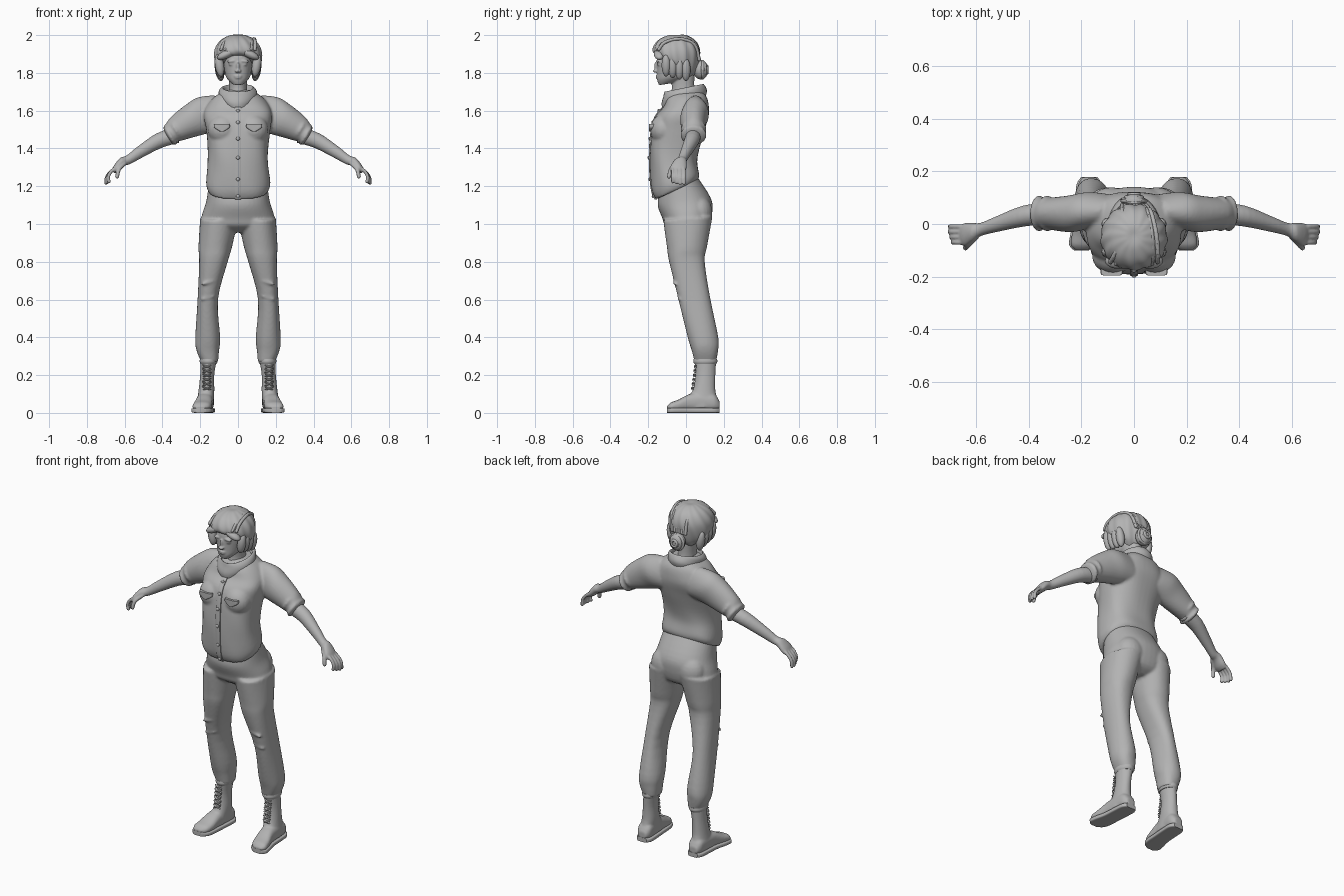
import bpy
import bmesh
import math
from mathutils import Vector, Matrix

cube = bpy.data.objects.get("Cube")
if cube:
    bpy.data.objects.remove(cube, do_unlink=True)

GREY = (0.45, 0.45, 0.45, 1)
clay = bpy.data.materials.new("plain grey")
clay.use_nodes = True
clay.diffuse_color = GREY
shader = clay.node_tree.nodes["Principled BSDF"]
shader.inputs["Base Color"].default_value = GREY
shader.inputs["Roughness"].default_value = 0.8


def spline(rows, steps):
    """Catmull-Rom resampling of a list of number rows."""
    rows = [Vector(row) for row in rows]
    padded = [rows[0]] + rows + [rows[-1]]
    out = []
    for before, start, end, after in zip(padded, padded[1:], padded[2:], padded[3:]):
        for step in range(steps):
            t = step / steps
            bend_in = (end - before) / 2
            bend_out = (after - start) / 2
            ease = t * t * (3 - 2 * t)
            out.append(start.lerp(end, ease) + bend_in * (t * (1 - t) ** 2)
                       - bend_out * (t * t * (1 - t)))
    return out + [rows[-1]]


def ring(z, width, front, back, x=0, rise=0):
    """Level section, with its back lifted by rise."""
    return Vector((x, front, z)), Vector((x, back, z + rise)), Vector((width, 0, 0))


def limb(x, z, y, wide, thick):
    """Section square to the hanging arm."""
    centre = Vector((x, y, z))
    up = Vector((thick / 2, 0, thick))
    return centre + up, centre - up, Vector((0, wide, 0))


def span(y, x, width, top, bottom):
    """Upright section across a foot."""
    return Vector((x, y, top)), Vector((x, y, bottom)), Vector((width, 0, 0))


def loft(bm, sections, sides=32, power=2, ripple=0, waves=4, swirl=2):
    """Skin through sections given as two opposite points and a half width."""
    steps = 4
    tracks = [spline(track, steps) for track in zip(*sections)]
    rings = []
    for k, (near, far, across) in enumerate(zip(*tracks)):
        loop = []
        for i in range(sides):
            angle = math.tau * i / sides
            grow = 1 + ripple * math.sin(waves * angle + swirl * k / steps)
            u, v = [math.copysign(abs(f) ** (2 / power), f) * grow
                    for f in (math.cos(angle), math.sin(angle))]
            loop.append(bm.verts.new((near + far) / 2 + across * u + (far - near) / 2 * v))
        rings.append(loop)
    for low, high in zip(rings, rings[1:]):
        for i in range(sides):
            bm.faces.new((low[i - 1], low[i], high[i], high[i - 1]))
    bm.faces.new(rings[0])
    bm.faces.new(rings[-1])


def ball(bm, place, size, turn=0, axis="Y"):
    spot = (Matrix.Translation(place) @ Matrix.Rotation(math.radians(turn), 4, axis)
            @ Matrix.Diagonal((*size, 1)))
    bmesh.ops.create_uvsphere(bm, u_segments=20, v_segments=12, radius=1, matrix=spot)


def tube(bm, points, radius):
    """Round-ended finger or strand along a path."""
    path = spline(points, 4)
    for start, end in zip(path, path[1:]):
        line = end - start
        turn = line.to_track_quat("Z", "Y").to_matrix().to_4x4()
        bmesh.ops.create_cone(bm, cap_ends=True, segments=10, radius1=radius, radius2=radius,
                              depth=line.length, matrix=Matrix.Translation((start + end) / 2) @ turn)
    for point in path:
        bmesh.ops.create_icosphere(bm, subdivisions=2, radius=radius,
                                   matrix=Matrix.Translation(point))


def mirror(bm):
    copy = bmesh.ops.duplicate(bm, geom=bm.verts[:] + bm.edges[:] + bm.faces[:])["geom"]
    for item in copy:
        if isinstance(item, bmesh.types.BMVert):
            item.co.x = -item.co.x


def finish(bm, name, voxel=0):
    """Make the object; a voxel size fuses its pieces into one soft skin."""
    bmesh.ops.recalc_face_normals(bm, faces=bm.faces[:])
    mesh = bpy.data.meshes.new(name)
    bm.to_mesh(mesh)
    bm.free()
    mesh.materials.append(clay)
    obj = bpy.data.objects.new(name, mesh)
    bpy.context.collection.objects.link(obj)
    bpy.ops.object.select_all(action="DESELECT")
    obj.select_set(True)
    bpy.context.view_layer.objects.active = obj
    bpy.ops.object.shade_smooth_by_angle(angle=math.radians(50))
    if voxel:
        fuse = obj.modifiers.new("fuse", "REMESH")
        fuse.mode = "VOXEL"
        fuse.voxel_size = voxel
        fuse.use_smooth_shade = True
        relax = obj.modifiers.new("relax", "SMOOTH")
        relax.factor = 0.5
        relax.iterations = 2


# Jacket: sleeves, rolled cuffs and bust on both sides, fused with the body
bm = bmesh.new()
loft(bm, [limb(x=.08, z=1.59, y=.05, wide=.06, thick=.09), limb(x=.17, z=1.58, y=.05, wide=.07, thick=.09),
          limb(x=.24, z=1.55, y=.04, wide=.07, thick=.08), limb(x=.33, z=1.5, y=.04, wide=.06, thick=.06),
          limb(x=.37, z=1.47, y=.04, wide=.06, thick=.04)], ripple=.02, waves=3)
for x, z in ((.33, 1.5), (.36, 1.47)):
    ball(bm, (x, .04, z), (.02, .07, .06), turn=30)
ball(bm, (.08, -.12, 1.5), (.08, .07, .08))
mirror(bm)
torso = [ring(z=1.13, width=.16, front=-.16, back=.06, rise=.1),
         ring(z=1.18, width=.17, front=-.18, back=.07, rise=.08),
         ring(z=1.3, width=.16, front=-.19, back=.06, rise=.03),
         ring(z=1.4, width=.16, front=-.19, back=.07),
         ring(z=1.5, width=.17, front=-.18, back=.1),
         ring(z=1.57, width=.18, front=-.16, back=.12),
         ring(z=1.62, width=.17, front=-.12, back=.12)]
shoulders = [ring(z=1.67, width=.13, front=-.1, back=.11), ring(z=1.71, width=.07, front=-.07, back=.08)]
loft(bm, torso + shoulders, sides=48, power=2.5, ripple=.01, waves=5)
finish(bm, "jacket", voxel=.008)

# Folded collar
bm = bmesh.new()
loft(bm, [ring(z=1.6, width=.08, front=-.12, back=.1, rise=.06),
          ring(z=1.64, width=.1, front=-.13, back=.11, rise=.06),
          ring(z=1.68, width=.1, front=-.12, back=.1, rise=.05),
          ring(z=1.7, width=.08, front=-.11, back=.09, rise=.04),
          ring(z=1.65, width=.07, front=-.1, back=.07, rise=.05)], ripple=.02, waves=3)
finish(bm, "collar")

# Button strip and buttons follow the jacket front
bm = bmesh.new()
edge = [near for near, far, across in torso]
lift = Vector((0, .006, 0))
loft(bm, [(p - lift, p + lift, Vector((.016, 0, 0))) for p in edge], sides=12, power=5)
for point in spline(edge, 2)[1::2]:
    ball(bm, point - lift, (.01, .006, .01))
finish(bm, "button_strip")

# Breast pocket flaps
bm = bmesh.new()
loft(bm, [ring(z=z, width=width, front=-.196, back=-.16, x=.085)
          for z, width in ((1.53, .04), (1.51, .04), (1.49, .01))], power=5)
mirror(bm)
finish(bm, "pocket_flaps")

# Forearms, hands, fingers and thumbs
bm = bmesh.new()
loft(bm, [limb(x=.33, z=1.47, y=.04, wide=.04, thick=.04), limb(x=.42, z=1.44, y=.03, wide=.04, thick=.036),
          limb(x=.52, z=1.38, y=0, wide=.03, thick=.028), limb(x=.58, z=1.34, y=-.02, wide=.025, thick=.022),
          limb(x=.61, z=1.33, y=-.03, wide=.034, thick=.022), limb(x=.64, z=1.3, y=-.04, wide=.044, thick=.02),
          limb(x=.66, z=1.28, y=-.04, wide=.036, thick=.012)], sides=24)
for finger in range(4):
    y = -.01 - .02 * finger
    reach = .01 * math.sin(1 + finger)
    tube(bm, [(.64, y, 1.3), (.67, y, 1.28), (.69 + reach / 2, y, 1.25),
              (.69 + reach, y, 1.22 - reach / 2)], radius=.0095)
tube(bm, [(.6, -.05, 1.32), (.63, -.08, 1.29), (.64, -.09, 1.25)], radius=.011)
mirror(bm)
finish(bm, "arms_and_hands", voxel=.005)

# Trousers: legs, seat and knee creases on both sides, fused with the hips
bm = bmesh.new()
loft(bm, [ring(z=1.02, width=.1, front=-.12, back=.14, x=.1, rise=.02),
          ring(z=.88, width=.088, front=-.1, back=.11, x=.12),
          ring(z=.8, width=.076, front=-.09, back=.1, x=.13),
          ring(z=.6, width=.054, front=-.04, back=.13, x=.16),
          ring(z=.4, width=.065, front=.01, back=.17, x=.16),
          ring(z=.33, width=.06, front=.03, back=.17, x=.16),
          ring(z=.27, width=.045, front=.045, back=.16, x=.15)], sides=36, power=2.2, ripple=.012)
ball(bm, (.085, .07, 1.06), (.085, .07, .09))
for z in (.61, .69):
    ball(bm, (.16, .15 - z * .3, z), (.04, .012, .008), turn=15)
mirror(bm)
loft(bm, [ring(z=1.17, width=.155, front=-.14, back=.06, rise=.08),
          ring(z=1.1, width=.168, front=-.15, back=.13, rise=.04),
          ring(z=1.03, width=.19, front=-.125, back=.14, rise=.04),
          ring(z=.99, width=.195, front=-.11, back=.12),
          ring(z=.955, width=.11, front=-.06, back=.07)], sides=40, power=2.2)
finish(bm, "trousers", voxel=.008)

# Boots: shaft and foot
foot = [span(y=.178, x=.17, width=.025, top=.06, bottom=.02),
        span(y=.15, x=.17, width=.042, top=.1, bottom=.01),
        span(y=.09, x=.173, width=.044, top=.11, bottom=.01),
        span(y=.02, x=.178, width=.044, top=.1, bottom=.01),
        span(y=-.04, x=.187, width=.049, top=.07, bottom=.01),
        span(y=-.08, x=.195, width=.045, top=.055, bottom=.01),
        span(y=-.1, x=.2, width=.022, top=.035, bottom=.02)]
bm = bmesh.new()
loft(bm, [ring(z=.28, width=.042, front=.045, back=.16, x=.155),
          ring(z=.2, width=.037, front=.05, back=.155, x=.163),
          ring(z=.12, width=.042, front=.035, back=.156, x=.167),
          ring(z=.07, width=.044, front=0, back=.168, x=.172),
          ring(z=.03, width=.044, front=-.02, back=.17, x=.173)], ripple=.01)
loft(bm, foot, power=2.5)
mirror(bm)
finish(bm, "boots", voxel=.006)

# Flat soles trace the foot
bm = bmesh.new()
loft(bm, [span(y=top.y, x=top.x, width=across.x + .006, top=.026, bottom=0)
          for top, bottom, across in foot], power=5)
mirror(bm)
finish(bm, "soles")

# Crossed laces and boot cuffs
bm = bmesh.new()
for row in range(6):
    for tilt in (-20, 20):
        ball(bm, (.165, .035 + .003 * row, .13 + .023 * row), (.026, .008, .005), turn=tilt)
loft(bm, [ring(z=z, width=width, front=.1 - width * 1.3, back=.1 + width * 1.4, x=.156)
          for z, width in ((.285, .046), (.27, .047), (.258, .042))])
mirror(bm)
finish(bm, "laces_and_cuffs")

# Head with neck, ears, brows, eyelids, nose and lips
bm = bmesh.new()
ball(bm, (.078, -.04, 1.83), (.014, .02, .03))
ball(bm, (.033, -.146, 1.862), (.026, .012, .008), turn=6)
ball(bm, (.034, -.143, 1.845), (.016, .01, .008))
mirror(bm)
loft(bm, [ring(z=1.735, width=.028, front=-.143, back=-.08, rise=.01),
          ring(z=1.76, width=.05, front=-.152, back=-.03),
          ring(z=1.79, width=.067, front=-.153, back=.02),
          ring(z=1.88, width=.08, front=-.154, back=.06),
          ring(z=1.94, width=.07, front=-.13, back=.05)], power=2.2)
loft(bm, [ring(z=1.62, width=.055, front=-.09, back=.06, rise=.04),
          ring(z=1.72, width=.047, front=-.075, back=.045),
          ring(z=1.79, width=.05, front=-.085, back=.045)])
ball(bm, (0, -.155, 1.83), (.009, .012, .03), turn=10, axis="X")
ball(bm, (0, -.16, 1.81), (.017, .015, .009))
for z, width in ((1.784, .022), (1.774, .018)):
    ball(bm, (0, -.151, z), (width, .01, .005))
finish(bm, "head", voxel=.005)

# Swept hair with side locks, fringe and strands running to the back
bm = bmesh.new()
loft(bm, [ring(z=1.89, width=.09, front=-.145, back=.02, rise=-.12),
          ring(z=1.9, width=.118, front=-.166, back=.05, rise=-.1),
          ring(z=1.92, width=.126, front=-.175, back=.07, rise=-.06),
          ring(z=1.95, width=.117, front=-.165, back=.074, rise=-.03),
          ring(z=1.98, width=.088, front=-.137, back=.05, rise=-.01),
          ring(z=2, width=.04, front=-.09, back=0), ring(z=2, width=.005, front=-.05, back=-.04)],
     sides=96, ripple=.022, waves=13, swirl=1.3)
for side in (-1, 1):
    for lock in range(4):
        ball(bm, (side * .098, .035 * lock - .105, 1.84 - .008 * lock), (.024, .024, .06), turn=side * 9)
    ball(bm, (side * .06, -.14, 1.9), (.055, .03, .022), turn=side * 26)
for strand in range(-4, 5):
    x = strand * .0225
    tube(bm, [(x, -.13 - .03 * math.cos(x * 12), 1.925), (x * .9 + .01, -.11, 1.963),
              (x * .7 + .02, -.03, 1.98), (x * .6 + .01, .045, 1.95), (x / 2, .07, 1.87)], radius=.009)
finish(bm, "hair")

# Bun with wound strands
bm = bmesh.new()
bun = Vector((0, .078, 1.817))
ball(bm, bun, (.045, .04, .052))
for coil in range(3):
    reach = .018 + .013 * coil
    angles = [math.tau * step / 8 for step in range(9)]
    tube(bm, [bun + Vector((reach * math.cos(a), .034 - .012 * coil, reach * math.sin(a)))
              for a in angles], radius=.008)
finish(bm, "hair_bun")
